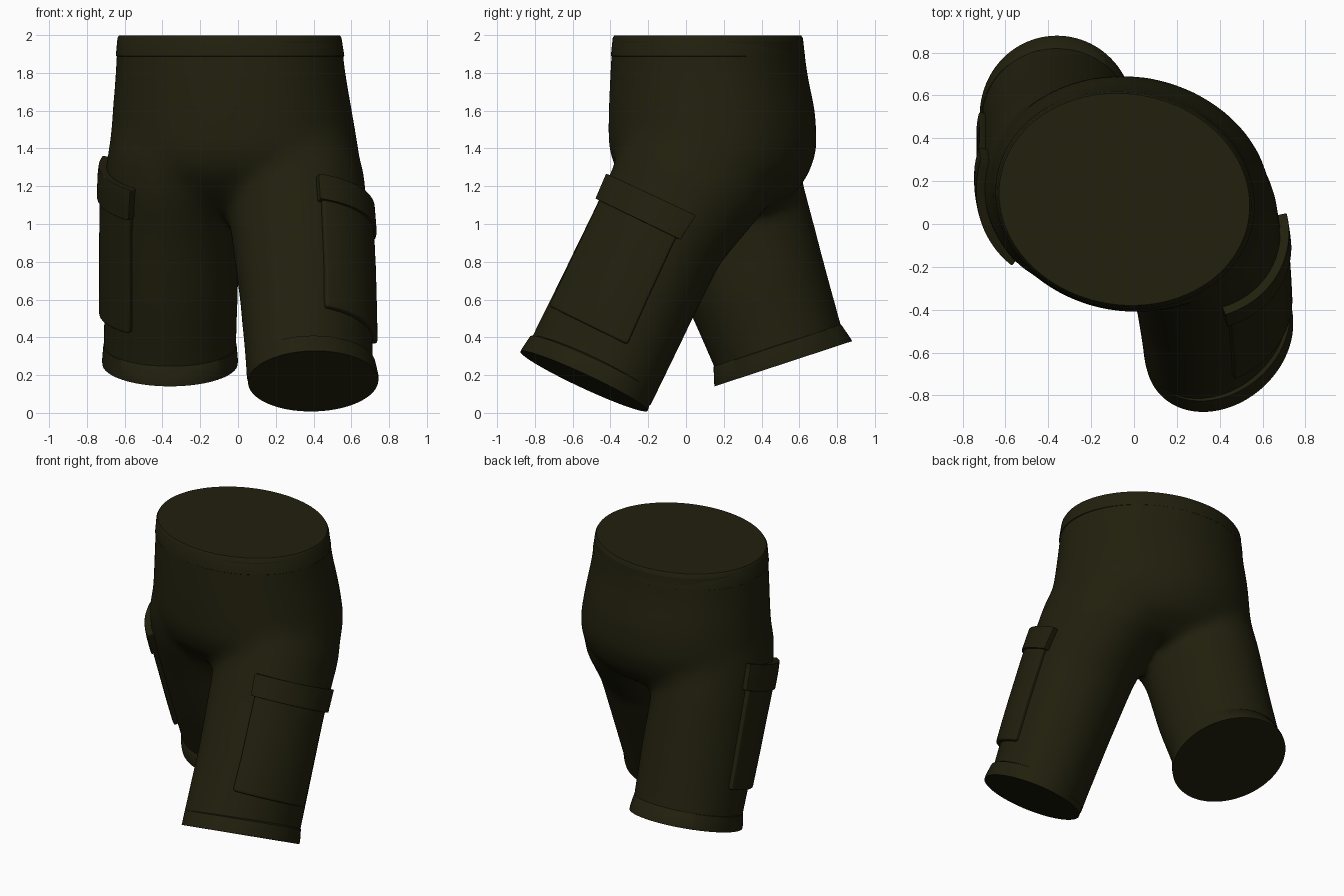
import bpy, bmesh, math
from mathutils import Vector

if "Cube" in bpy.data.objects:
    bpy.data.objects.remove(bpy.data.objects["Cube"])

cloth = bpy.data.materials.new("dark olive cloth")
cloth.diffuse_color = (0.0155, 0.0145, 0.0042, 1)
cloth.use_nodes = True
cloth.node_tree.nodes["Principled BSDF"].inputs["Base Color"].default_value = cloth.diffuse_color
N = 96


def point(sec, a, grow=0.0):
    """Point on a tilted oval: (cx, cy, cz, rx, ry, tilt in degrees, side slope, diagonal stretch)."""
    cx, cy, cz, rx, ry, tilt, slope, skew = sec
    t, u = math.radians(tilt), (ry + grow) * math.sin(a + skew)
    dx = (rx + grow) * math.cos(a)
    return Vector((cx + dx, cy + u * math.cos(t), cz + u * math.sin(t) + slope * dx))


def between(secs, f):
    """Interpolate sections at fractional index f."""
    i = min(int(f), len(secs) - 2)
    return [p + (q - p) * (f - i) for p, q in zip(secs[i], secs[i + 1])]


def add_loft(bm, secs):
    rings = [[bm.verts.new(point(s, 2 * math.pi * k / N)) for k in range(N)] for s in secs]
    for r, q in zip(rings, rings[1:]):
        for k in range(N):
            bm.faces.new((r[k], r[(k + 1) % N], q[(k + 1) % N], q[k]))
    bm.faces.new(rings[0][::-1])
    bm.faces.new(rings[-1])


def make(name, bm):
    bmesh.ops.recalc_face_normals(bm, faces=bm.faces)
    me = bpy.data.meshes.new(name)
    bm.to_mesh(me)
    bm.free()
    me.materials.append(cloth)
    ob = bpy.data.objects.new(name, me)
    bpy.context.collection.objects.link(ob)
    return ob


def smooth(ob, angle=40):
    bpy.ops.object.select_all(action='DESELECT')
    ob.select_set(True)
    bpy.context.view_layer.objects.active = ob
    bpy.ops.object.shade_smooth_by_angle(angle=math.radians(angle))


# Sections of the seat (bottom to top) and of each leg (hem to hip)
seat = [(-.02, .15, 1.06, .42, .26), (-.02, .16, 1.16, .57, .42), (-.015, .145, 1.27, .65, .51),
        (-.02, .142, 1.4, .66, .555), (-.03, .137, 1.6, .635, .548), (-.04, .12, 1.8, .61, .522),
        (-.045, .115, 2.0, .594, .504), (-.045, .115, 2.2, .594, .504)]
seat = [(*s, 0, 0, -.06) for s in seat]
front_leg = [(.393, -.61, 0, .34, .366, -26, 0, .22), (.38, -.5, .224, .34, .366, -26, 0, .2),
             (.36, -.324, .584, .352, .364, -26, 0, .12), (.33, -.148, .944, .37, .364, -26, 0, .07),
             (.295, .05, 1.26, .375, .42, -24, 0, 0), (.25, .13, 1.45, .36, .42, -20, 0, 0)]
back_leg = [(-.36, .57, .1, .353, .355, 19), (-.36, .49, .34, .353, .355, 19),
            (-.354, .37, .68, .357, .382, 20), (-.36, .25, 1.05, .35, .405, 20),
            (-.345, .165, 1.28, .36, .42, 20), (-.33, .11, 1.48, .34, .42, 20)]
back_leg = [(*s, 0, 0) for s in back_leg]

# Shorts body: three lofts fused and softened
bm = bmesh.new()
for secs in (seat, front_leg, back_leg):
    add_loft(bm, secs)
body = make("shorts_body", bm)
m = body.modifiers.new("fuse", 'REMESH')
m.mode, m.voxel_size = 'VOXEL', 0.022
m = body.modifiers.new("soften", 'SMOOTH')
m.factor, m.iterations = 0.5, 55
dg = bpy.context.evaluated_depsgraph_get()
fused = bpy.data.meshes.new_from_object(body.evaluated_get(dg))
body.modifiers.clear()

# Trim the waist and leg openings; the bands close them
bm = bmesh.new()
bm.from_mesh(fused)
for co, tilt, slope, side in (((0, 0, 1.97), 0, 0, 0), ((.39, -.52, .2), -26, .12, 1),
                              ((-.36, .507, .29), 18.2, 0, -1)):
    t = math.radians(tilt)
    up = Vector((-slope, -math.sin(t), math.cos(t)))
    keep = [v for v in bm.verts if side == 0 or (v.co.x - .02) * side > 0]
    geom = set(keep)
    geom |= {e for v in keep for e in v.link_edges} | {f for v in keep for f in v.link_faces}
    geom |= {v for f in list(geom) if isinstance(f, bmesh.types.BMFace) for v in f.verts}
    geom |= {e for f in list(geom) if isinstance(f, bmesh.types.BMFace) for e in f.edges}
    bmesh.ops.bisect_plane(bm, geom=list(geom), plane_co=co, plane_no=up if side else -up,
                           clear_inner=True)
bm.to_mesh(fused)
bm.free()
body.data = fused
if not fused.materials:
    fused.materials.append(cloth)
smooth(body, 60)


# Waistband and hems: capped rings
def band(name, secs, slope, skew):
    bm = bmesh.new()
    add_loft(bm, [(*s, slope, skew) for s in secs])
    smooth(make(name, bm))


band("waistband", [(-.042, .116, 1.88, .59, .5, 0), (-.042, .116, 1.89, .605, .514, 0),
                   (-.045, .115, 1.985, .593, .503, 0), (-.045, .115, 1.998, .585, .495, 0)], 0, -.06)
band("front_leg_hem", [(.385, -.49, .26, .325, .345, -26), (.386, -.497, .252, .342, .366, -26),
                       (.397, -.53, .19, .346, .373, -26), (.398, -.54, .168, .345, .375, -26)], .12, .22)
band("back_leg_hem", [(-.36, .48, .366, .34, .34, 18.2), (-.36, .484, .355, .353, .356, 18.2),
                      (-.36, .51, .277, .36, .38, 18.2), (-.36, .515, .26, .358, .383, 18.2)], 0, 0)


# Cargo pockets: curved patches laid on the outer leg and thickened
def patch(name, secs, side, a0, a1, f0, f1, thick):
    nu, nv = 28, 28
    bm = bmesh.new()
    rows = []
    for j in range(nv + 1):
        sec = between(secs, f0 + (f1 - f0) * j / nv)
        row = []
        for i in range(nu + 1):
            a = math.radians(a0 + (a1 - a0) * i / nu) - sec[7] / 2
            row.append(bm.verts.new(point(sec, a if side > 0 else math.pi - a, .03)))
        rows.append(row)
    for r, q in zip(rows, rows[1:]):
        for i in range(nu):
            bm.faces.new((r[i], r[i + 1], q[i + 1], q[i]))
    ob = make(name, bm)
    m = ob.modifiers.new("lay on leg", 'SHRINKWRAP')
    m.target = body
    m = ob.modifiers.new("even out", 'SMOOTH')
    m.iterations = 4
    m = ob.modifiers.new("thickness", 'SOLIDIFY')
    m.thickness, m.offset = 2 * thick, 0
    m = ob.modifiers.new("round edges", 'BEVEL')
    m.width, m.segments, m.limit_method, m.angle_limit = .015, 3, 'ANGLE', math.radians(50)
    smooth(ob)


patch("front_leg_pocket", front_leg, 1, -71, 13, 1.5, 3.15, .028)
patch("front_leg_pocket_flap", front_leg, 1, -74, 16, 3.07, 3.48, .042)
patch("back_leg_pocket", back_leg, -1, -55, 17, 1.52, 3.5, .028)
patch("back_leg_pocket_flap", back_leg, -1, -56, 21, 3.4, 4.15, .042)
